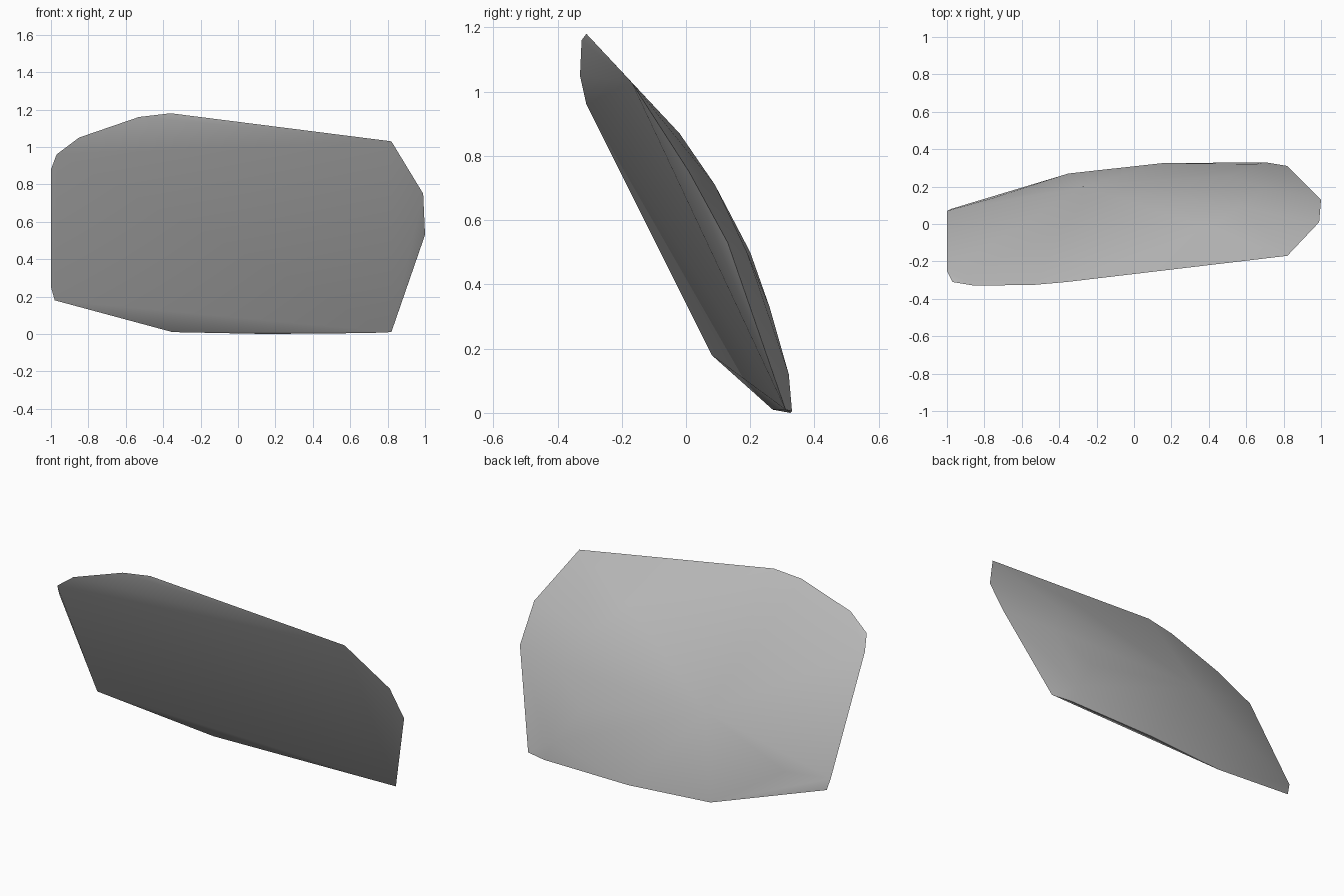
import bpy
import bmesh
import math

cube = bpy.data.objects.get("Cube")
if cube:
    bpy.data.objects.remove(cube, do_unlink=True)

# Plain grey stone
stone = bpy.data.materials.new("grey stone")
stone.use_nodes = True
grey = (0.5, 0.5, 0.5, 1)
stone.diffuse_color = grey
bsdf = stone.node_tree.nodes["Principled BSDF"]
bsdf.inputs["Base Color"].default_value = grey
bsdf.inputs["Roughness"].default_value = 0.9

# Outline of the leaning slab, clockwise from the peak
rim = [
    (-0.36, -0.31, 1.18), (0.82, -0.17, 1.03), (0.99, 0.01, 0.75),
    (1.0, 0.13, 0.53), (0.82, 0.31, 0.01), (0.70, 0.33, 0.005),
    (0.15, 0.325, 0.0), (-0.35, 0.27, 0.01), (-0.98, 0.08, 0.18),
    (-1.0, 0.07, 0.25), (-1.0, -0.25, 0.88), (-0.97, -0.31, 0.96),
    (-0.85, -0.33, 1.05), (-0.53, -0.325, 1.16),
]
# Corners of the bulging back
back = [
    (-0.27, 0.20, 0.50), (0.70, 0.19, 0.50), (0.57, 0.09, 0.71),
    (0.40, -0.02, 0.87), (0.50, 0.26, 0.33), (0.65, 0.32, 0.12),
    (-0.75, 0.14, 0.25),
]

# Wrap the corners in one closed chipped rock
bm = bmesh.new()
for corner in rim + back:
    bm.verts.new(corner)
bmesh.ops.convex_hull(bm, input=bm.verts[:])
loose = [v for v in bm.verts if not v.link_faces]
bmesh.ops.delete(bm, geom=loose, context="VERTS")
bmesh.ops.recalc_face_normals(bm, faces=bm.faces[:])

mesh = bpy.data.meshes.new("rock_slab")
bm.to_mesh(mesh)
bm.free()
mesh.materials.append(stone)
rock = bpy.data.objects.new("rock_slab", mesh)
bpy.context.collection.objects.link(rock)

# Soft back, crisp rim
bpy.ops.object.select_all(action="DESELECT")
rock.select_set(True)
bpy.context.view_layer.objects.active = rock
bpy.ops.object.shade_smooth_by_angle(angle=math.radians(40))
